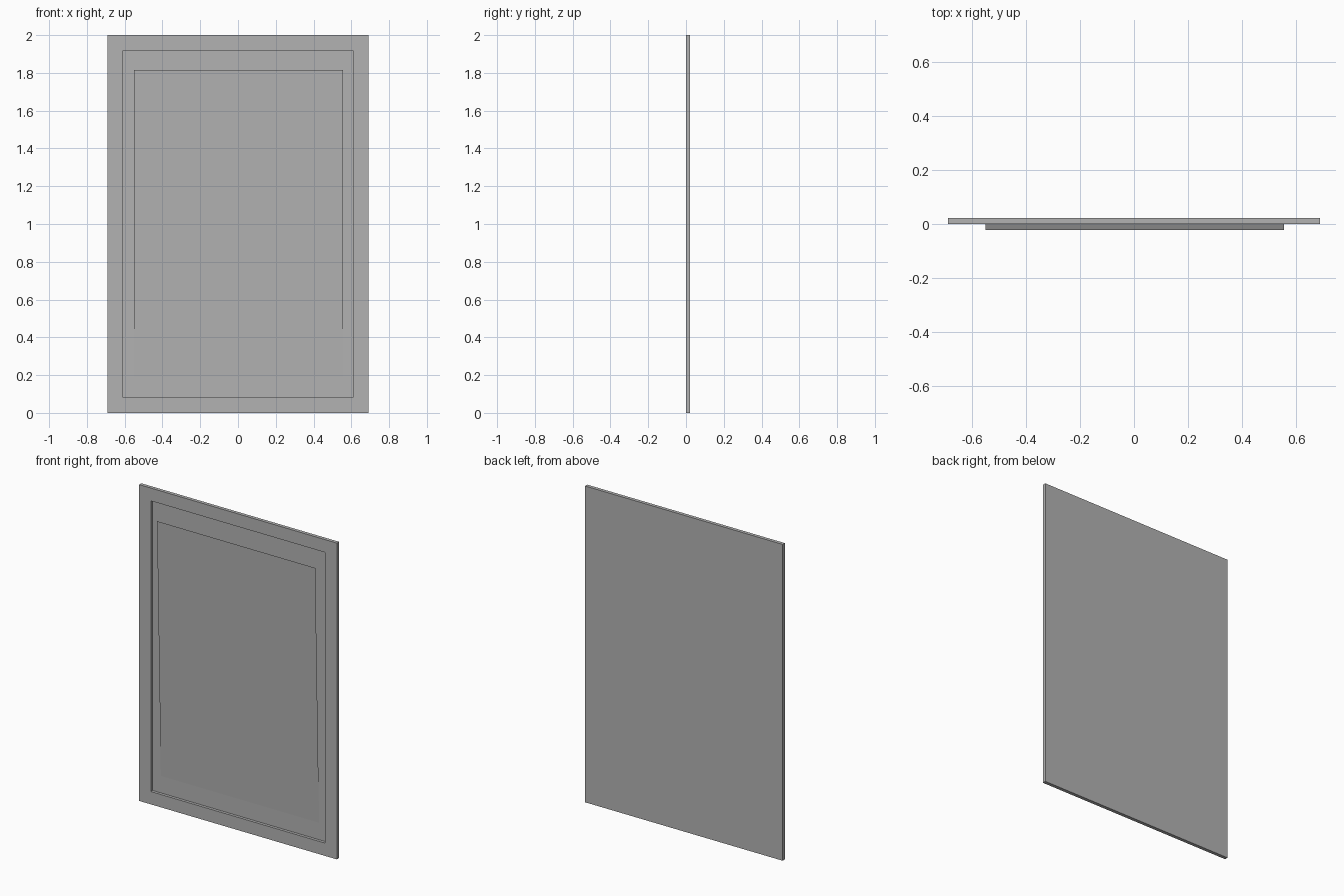
import bpy, bmesh

if "Cube" in bpy.data.objects:
    bpy.data.objects.remove(bpy.data.objects["Cube"])

W, H = 0.691, 2.0              # half width, height
Y_FRONT, Y_BACK = 0.0, 0.022
BORDER, RECESS = 0.081, 0.018

grey = bpy.data.materials.new("dark_grey")
grey.diffuse_color = (0.45, 0.45, 0.45, 1)
grey.use_nodes = True
grey.node_tree.nodes["Principled BSDF"].inputs["Base Color"].default_value = grey.diffuse_color


def finish(bm, name):
    mesh = bpy.data.meshes.new(name)
    bm.to_mesh(mesh)
    bm.free()
    mesh.materials.append(grey)
    obj = bpy.data.objects.new(name, mesh)
    bpy.context.collection.objects.link(obj)
    return obj


# Backing board with a raised rim around a shallow recess
bm = bmesh.new()
bmesh.ops.create_cube(bm, size=1)
for v in bm.verts:
    v.co.x *= 2 * W
    v.co.y = Y_FRONT if v.co.y < 0 else Y_BACK
    v.co.z = (v.co.z + 0.5) * H
bm.normal_update()
front = min(bm.faces, key=lambda f: f.normal.y)
bmesh.ops.inset_region(bm, faces=[front], thickness=BORDER, use_even_offset=True)
floor = bmesh.ops.extrude_discrete_faces(bm, faces=[front])["faces"][0]
bmesh.ops.translate(bm, verts=floor.verts, vec=(0, RECESS, 0))
finish(bm, "framed_board")

# Thin sheet leaning forward at the top, its foot resting in the recess
bm = bmesh.new()
corners = [(-0.551, 0.016, 0.19), (0.556, 0.016, 0.19),
           (0.556, -0.022, 1.815), (-0.551, -0.022, 1.815)]
bm.faces.new([bm.verts.new(c) for c in corners])
finish(bm, "leaning_sheet")
